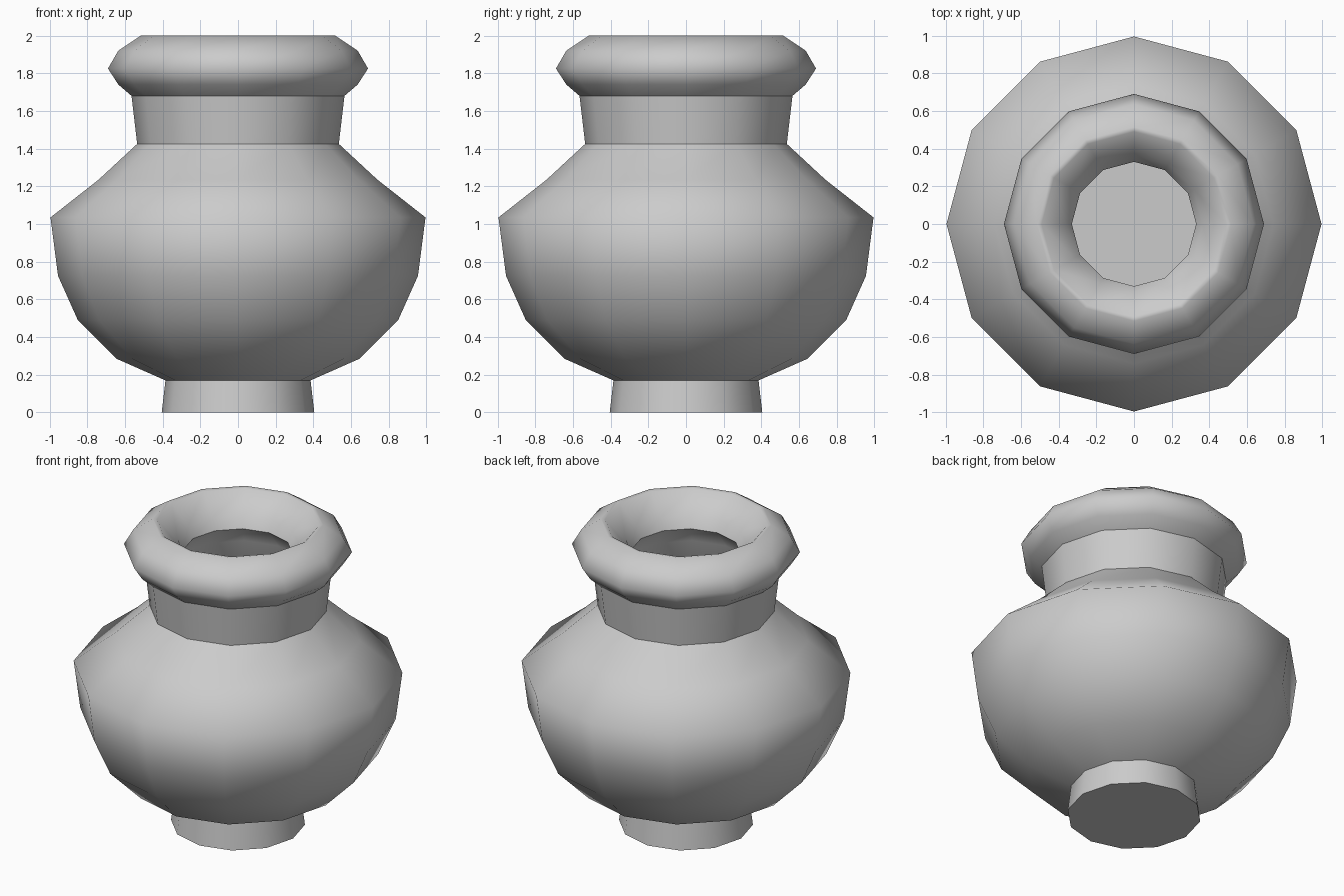
import bpy, bmesh, math

if "Cube" in bpy.data.objects:
    bpy.data.objects.remove(bpy.data.objects["Cube"], do_unlink=True)

SIDES = 12

clay = bpy.data.materials.new("plain_grey_clay")
clay.use_nodes = True
grey = (0.6, 0.6, 0.6, 1)
clay.diffuse_color = grey
clay.node_tree.nodes["Principled BSDF"].inputs["Base Color"].default_value = grey


def lathe(name, profile, cap_start=False, cap_end=False):
    """Turn a (radius, height) profile around z with smooth sides and flat caps."""
    bm = bmesh.new()
    rings = []
    for r, z in profile:
        angles = [2 * math.pi * i / SIDES for i in range(SIDES)]
        rings.append([bm.verts.new((r * math.cos(a), r * math.sin(a), z)) for a in angles])
    for low, high in zip(rings, rings[1:]):
        for i in range(SIDES):
            j = (i + 1) % SIDES
            bm.faces.new((low[i], low[j], high[j], high[i])).smooth = True
    caps = []
    if cap_start:
        caps.append(bm.faces.new(rings[0][::-1]))
    if cap_end:
        caps.append(bm.faces.new(rings[-1]))
    for cap in caps:
        for edge in cap.edges:
            edge.smooth = False
    mesh = bpy.data.meshes.new(name)
    bm.to_mesh(mesh)
    bm.free()
    mesh.materials.append(clay)
    obj = bpy.data.objects.new(name, mesh)
    bpy.context.collection.objects.link(obj)
    return obj


# Foot, open at the top where it meets the belly
lathe("foot", [(0.405, 0), (0.385, 0.17)], cap_start=True)

# Round belly
belly = [(0.385, 0.17), (0.645, 0.285), (0.85, 0.49), (0.955, 0.725),
         (0.995, 1.035), (0.74, 1.235), (0.535, 1.425)]
lathe("belly", belly)

# Slightly flared neck
lathe("neck", [(0.535, 1.425), (0.565, 1.68)])

# Thick rolled rim, funnelling into the mouth
lathe("rim", [(0.565, 1.68), (0.635, 1.74), (0.69, 1.825), (0.635, 1.92),
              (0.515, 2.0), (0.49, 1.995), (0.365, 1.87), (0.33, 1.8)])

# Hollow inside, running from the mouth down to a flat floor
inside = [(0.33, 1.8), (0.42, 1.68), (0.42, 1.43)]
inside += [(r - 0.1, z) for r, z in reversed(belly[1:-1])] + [(0.36, 0.24)]
lathe("inside_wall", inside, cap_end=True)
